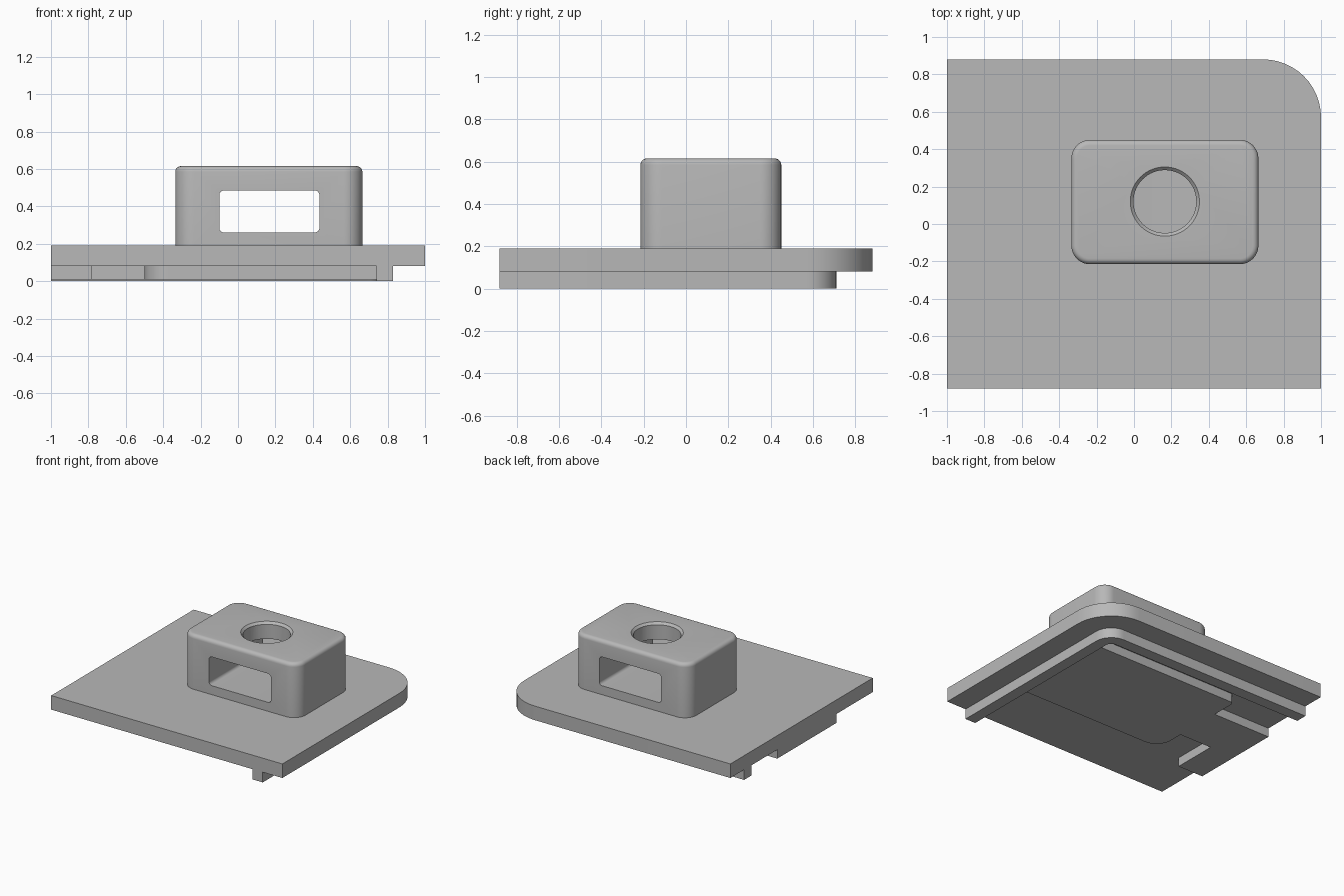
import bpy, bmesh, math
from mathutils import Vector

if "Cube" in bpy.data.objects:
    bpy.data.objects.remove(bpy.data.objects["Cube"], do_unlink=True)

grey = bpy.data.materials.new("plain grey")
grey.use_nodes = True
grey.diffuse_color = (0.48, 0.48, 0.48, 1)
grey.node_tree.nodes["Principled BSDF"].inputs["Base Color"].default_value = grey.diffuse_color


def outline(corners, steps=12):
    """Turn (x, y, radius) corners into a polygon with rounded corners."""
    pts = []
    n = len(corners)
    for i, (x, y, r) in enumerate(corners):
        p = Vector((x, y))
        if r == 0:
            pts.append(p)
            continue
        a = (Vector(corners[i - 1][:2]) - p).normalized()
        b = (Vector(corners[(i + 1) % n][:2]) - p).normalized()
        centre = p + (a + b) * r
        for k in range(steps + 1):
            t = k / steps * math.pi / 2
            pts.append(centre - b * r * math.cos(t) - a * r * math.sin(t))
    return pts


def rect(x0, x1, y0, y1, r):
    return [(x0, y0, r), (x1, y0, r), (x1, y1, r), (x0, y1, r)]


def prism(name, corners, z0, z1, top_bevel=0, upright=False):
    """Extrude an outline; upright swaps the extrusion to run along y."""
    bm = bmesh.new()
    place = (lambda p, h: (p.x, h, p.y)) if upright else (lambda p, h: (p.x, p.y, h))
    base = bm.faces.new([bm.verts.new(place(p, z0)) for p in outline(corners)])
    moved = bmesh.ops.extrude_face_region(bm, geom=[base], use_keep_orig=True)["geom"]
    shift = (0, z1 - z0, 0) if upright else (0, 0, z1 - z0)
    bmesh.ops.translate(bm, vec=shift, verts=[v for v in moved if isinstance(v, bmesh.types.BMVert)])
    bmesh.ops.recalc_face_normals(bm, faces=bm.faces)
    if top_bevel:
        rim = [e for e in bm.edges if all(abs(v.co.z - z1) < 1e-5 for v in e.verts)]
        bmesh.ops.bevel(bm, geom=rim, offset=top_bevel, segments=5, profile=0.5, affect='EDGES')
    return finish(name, bm)


def finish(name, bm):
    mesh = bpy.data.meshes.new(name)
    bm.to_mesh(mesh)
    bm.free()
    mesh.materials.append(grey)
    obj = bpy.data.objects.new(name, mesh)
    bpy.context.collection.objects.link(obj)
    return obj


def cone(name, x, y, z0, z1, r0, r1):
    bm = bmesh.new()
    bmesh.ops.create_cone(bm, cap_ends=True, segments=64, radius1=r0, radius2=r1, depth=z1 - z0)
    bmesh.ops.translate(bm, vec=(x, y, (z0 + z1) / 2), verts=bm.verts)
    return finish(name, bm)


def cut(obj, cutter):
    cutter.hide_render = True
    mod = obj.modifiers.new("cut", 'BOOLEAN')
    mod.operation, mod.solver, mod.object = 'DIFFERENCE', 'EXACT', cutter
    bpy.context.view_layer.objects.active = obj
    bpy.ops.object.modifier_apply(modifier=mod.name)
    bpy.data.objects.remove(cutter, do_unlink=True)


# Main plate with one rounded corner
base_plate = prism("base_plate", [(-1, -.88, 0), (1, -.88, 0), (1, .88, .31), (-1, .88, 0)], .08, .19)

# Lip that follows the rounded corner underneath
under_lip = prism("under_lip", [
    (.74, -.88, 0), (.83, -.88, 0), (.83, .71, .14), (-1, .71, 0),
    (-1, .62, 0), (.74, .62, .05)], 0, .08)

# Raised pad underneath, with a neck and a wider end tab
under_pad = prism("under_pad", [
    (.74, -.32, 0), (.74, .51, 0), (-.5, .51, .03), (-.5, .30, 0), (-1, .30, 0),
    (-1, -.435, 0), (-.78, -.435, 0), (-.78, -.08, 0), (-.5, -.08, 0), (-.5, -.32, .13)], .01, .08)

# Housing with a window running front to back and a round hole in the top
housing = prism("housing", rect(-.335, .665, -.215, .45, .1), .19, .615, top_bevel=.03)
cut(housing, prism("window_cutter", rect(-.1, .435, .26, .485, .025), -.5, .7, upright=True))
cut(housing, cone("hole_cutter", .165, .12, .37, .7, .168, .168))
cut(housing, cone("hole_chamfer_cutter", .165, .12, .595, .635, .165, .205))

# Smooth the curved faces and keep the edges sharp
for part in (base_plate, under_lip, under_pad, housing):
    bpy.ops.object.select_all(action='DESELECT')
    part.select_set(True)
    bpy.context.view_layer.objects.active = part
    bpy.ops.object.shade_smooth_by_angle(angle=math.radians(30))
